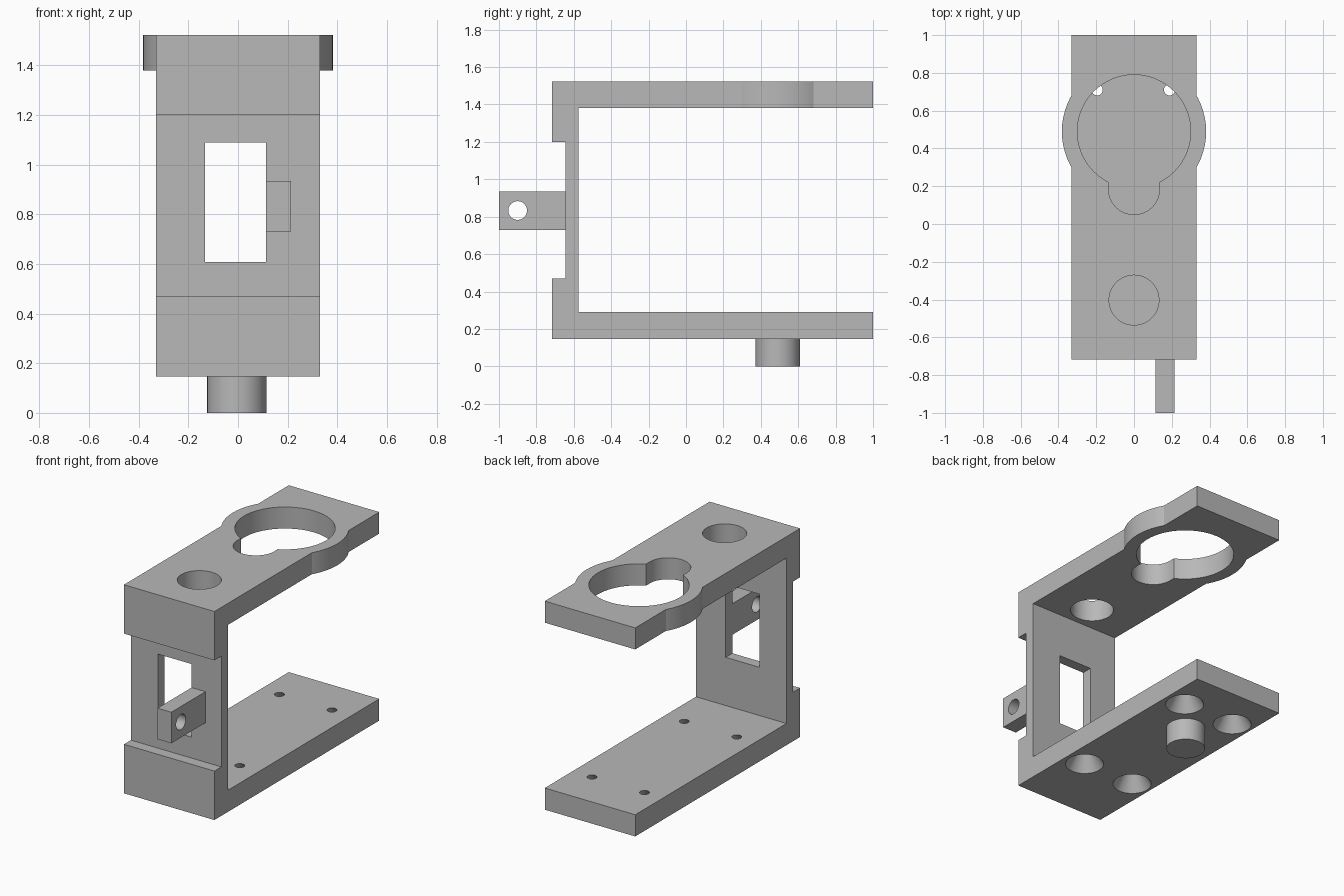
import bpy, bmesh, math
from mathutils import Matrix, Vector

cube = bpy.data.objects.get("Cube")
if cube:
    bpy.data.objects.remove(cube, do_unlink=True)

grey = bpy.data.materials.new("plain grey")
grey.use_nodes = True
grey.diffuse_color = (0.48, 0.48, 0.48, 1)
grey.node_tree.nodes["Principled BSDF"].inputs["Base Color"].default_value = grey.diffuse_color


def make(name, bm):
    bmesh.ops.recalc_face_normals(bm, faces=bm.faces)
    mesh = bpy.data.meshes.new(name)
    bm.to_mesh(mesh)
    bm.free()
    mesh.materials.append(grey)
    obj = bpy.data.objects.new(name, mesh)
    bpy.context.collection.objects.link(obj)
    return obj


def box(name, low, high):
    low, high = Vector(low), Vector(high)
    bm = bmesh.new()
    bmesh.ops.create_cube(bm, size=1, matrix=Matrix.Translation((low + high) / 2)
                          @ Matrix.Diagonal((*(high - low), 1)))
    return make(name, bm)


def cylinder(name, centre, r_low, r_high, depth, turn=Matrix()):
    bm = bmesh.new()
    bmesh.ops.create_cone(bm, cap_ends=True, segments=64, radius1=r_low, radius2=r_high,
                          depth=depth, matrix=Matrix.Translation(centre) @ turn)
    return make(name, bm)


def select(obj):
    bpy.ops.object.select_all(action='DESELECT')
    obj.select_set(True)
    bpy.context.view_layer.objects.active = obj


def combine(target, tool, operation='DIFFERENCE'):
    tool.hide_render = True
    mod = target.modifiers.new("cut", 'BOOLEAN')
    mod.operation, mod.solver, mod.object = operation, 'EXACT', tool
    select(target)
    bpy.ops.object.modifier_apply(modifier=mod.name)
    bpy.data.objects.remove(tool, do_unlink=True)


# Main levels of the bracket
half, front, inner, recess = 0.33, -0.717, -0.575, -0.645
low, floor, ceiling, top = 0.147, 0.29, 1.38, 1.522
mid = (ceiling + top) / 2
ring_y = 0.49

# C-shaped bracket: side profile extruded across the width
profile = [(front, low), (1, low), (1, floor), (inner, floor), (inner, ceiling), (1, ceiling),
           (1, top), (front, top), (front, 1.2), (recess, 1.2), (recess, 0.47), (front, 0.47)]
bm = bmesh.new()
face = bm.faces.new([bm.verts.new((-half, y, z)) for y, z in profile])
grown = bmesh.ops.extrude_face_region(bm, geom=[face])["geom"]
bmesh.ops.translate(bm, vec=(2 * half, 0, 0),
                    verts=[v for v in grown if isinstance(v, bmesh.types.BMVert)])
bracket = make("bracket", bm)

# Round collar on the top plate
combine(bracket, cylinder("collar", (0, ring_y, mid), 0.382, 0.382, top - ceiling), 'UNION')

# Keyhole opening and round hole in the top plate
combine(bracket, cylinder("keyhole_cutter", (0, ring_y, mid), 0.3, 0.3, 0.4))
combine(bracket, cylinder("keyhole_end_cutter", (0, 0.185, mid), 0.135, 0.135, 0.4))
combine(bracket, box("keyhole_neck_cutter", (-0.135, 0.185, 1.25), (0.135, 0.3, 1.65)))
combine(bracket, cylinder("round_hole_cutter", (0, -0.403, mid), 0.132, 0.132, 0.4))

# Window in the wall
combine(bracket, box("window_cutter", (-0.132, -0.9, 0.608), (0.113, -0.4, 1.09)))

# Countersunk screw holes in the bottom plate
for x in (-0.195, 0.188):
    for y in (-0.25, 0.71):
        combine(bracket, cylinder("screw_cutter", (x, y, (low + floor) / 2),
                                  0.13, 0.017, floor - low + 0.04))

# Peg under the bottom plate
peg = cylinder("bottom_peg", (-0.005, ring_y, low / 2), 0.119, 0.119, low)

# Front tab with a cross hole
tab = box("front_tab", (0.113, -1, 0.73), (0.214, recess, 0.935))
combine(tab, cylinder("tab_hole_cutter", (0.16, -0.9, 0.833), 0.05, 0.05, 0.4,
                      Matrix.Rotation(math.pi / 2, 4, 'Y')))

for obj in (bracket, peg, tab):
    select(obj)
    bpy.ops.object.shade_smooth_by_angle(angle=math.radians(25))
